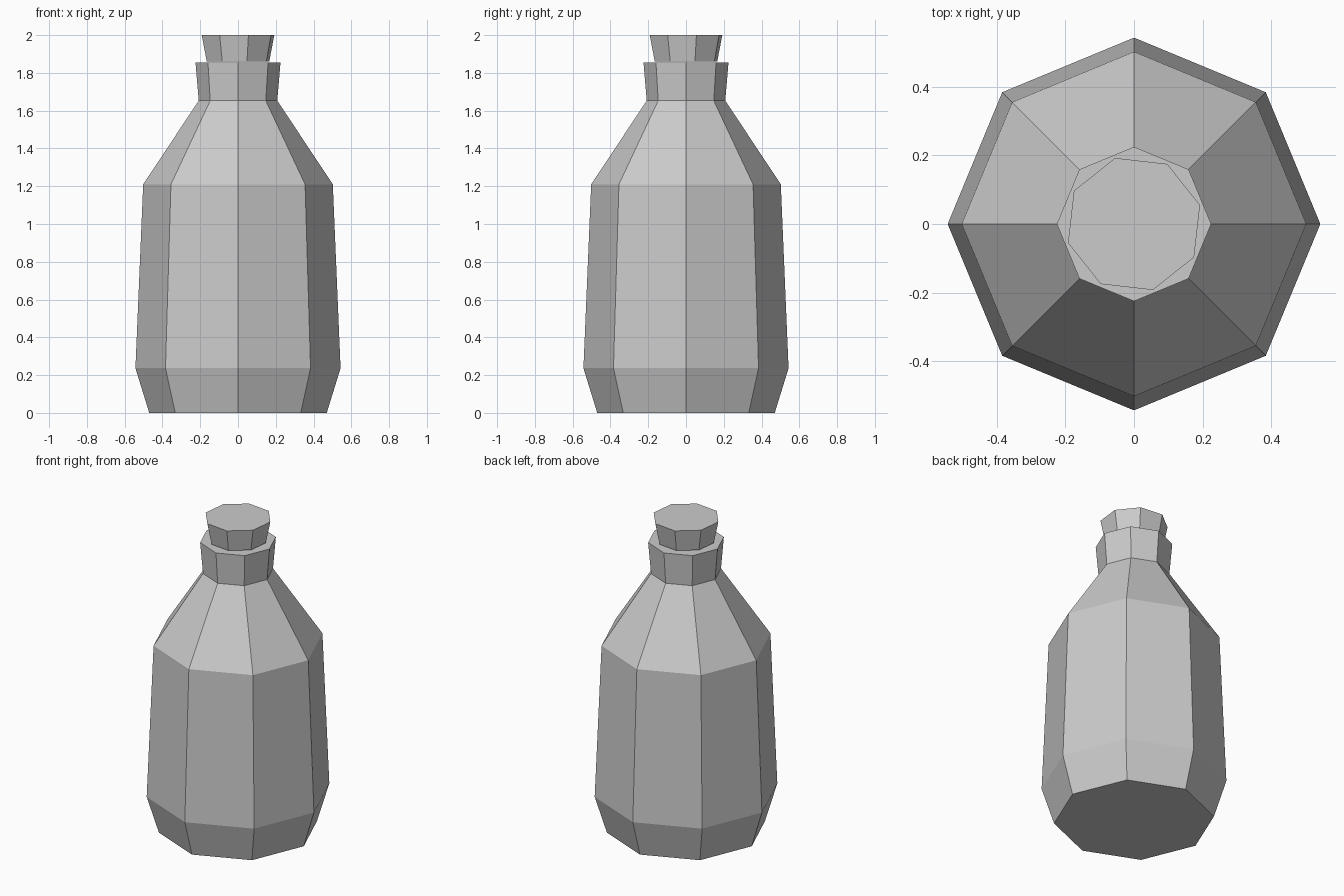
import bpy, bmesh
from math import cos, sin, radians

cube = bpy.data.objects.get("Cube")
if cube:
    bpy.data.objects.remove(cube, do_unlink=True)

SIDES = 8


def make_material(name, colour):
    mat = bpy.data.materials.new(name)
    mat.use_nodes = True
    mat.diffuse_color = colour
    mat.node_tree.nodes["Principled BSDF"].inputs["Base Color"].default_value = colour
    return mat


def lathe(name, profile, turn, mat):
    """Closed faceted solid from (radius, height) pairs, bottom to top."""
    bm = bmesh.new()
    rings = []
    for r, z in profile:
        angles = [radians(turn + 360 * i / SIDES) for i in range(SIDES)]
        rings.append([bm.verts.new((r * cos(a), r * sin(a), z)) for a in angles])
    for low, high in zip(rings, rings[1:]):
        for i in range(SIDES):
            j = (i + 1) % SIDES
            bm.faces.new((low[i], low[j], high[j], high[i]))
    bm.faces.new(rings[0][::-1])
    bm.faces.new(rings[-1])
    mesh = bpy.data.meshes.new(name)
    bm.to_mesh(mesh)
    bm.free()
    mesh.materials.append(mat)
    obj = bpy.data.objects.new(name, mesh)
    bpy.context.collection.objects.link(obj)
    return obj


grey = make_material("plain grey", (0.6, 0.6, 0.6, 1))

# Bottle: chamfered foot, tapering body, sloped shoulder, flared neck
lathe("bottle", [(0.47, 0), (0.543, 0.237), (0.502, 1.21),
                 (0.208, 1.653), (0.225, 1.855)], 0, grey)

# Tapered stopper, slightly turned, resting on the neck
lathe("stopper", [(0.172, 1.86), (0.2, 2.0)], 16, grey)
